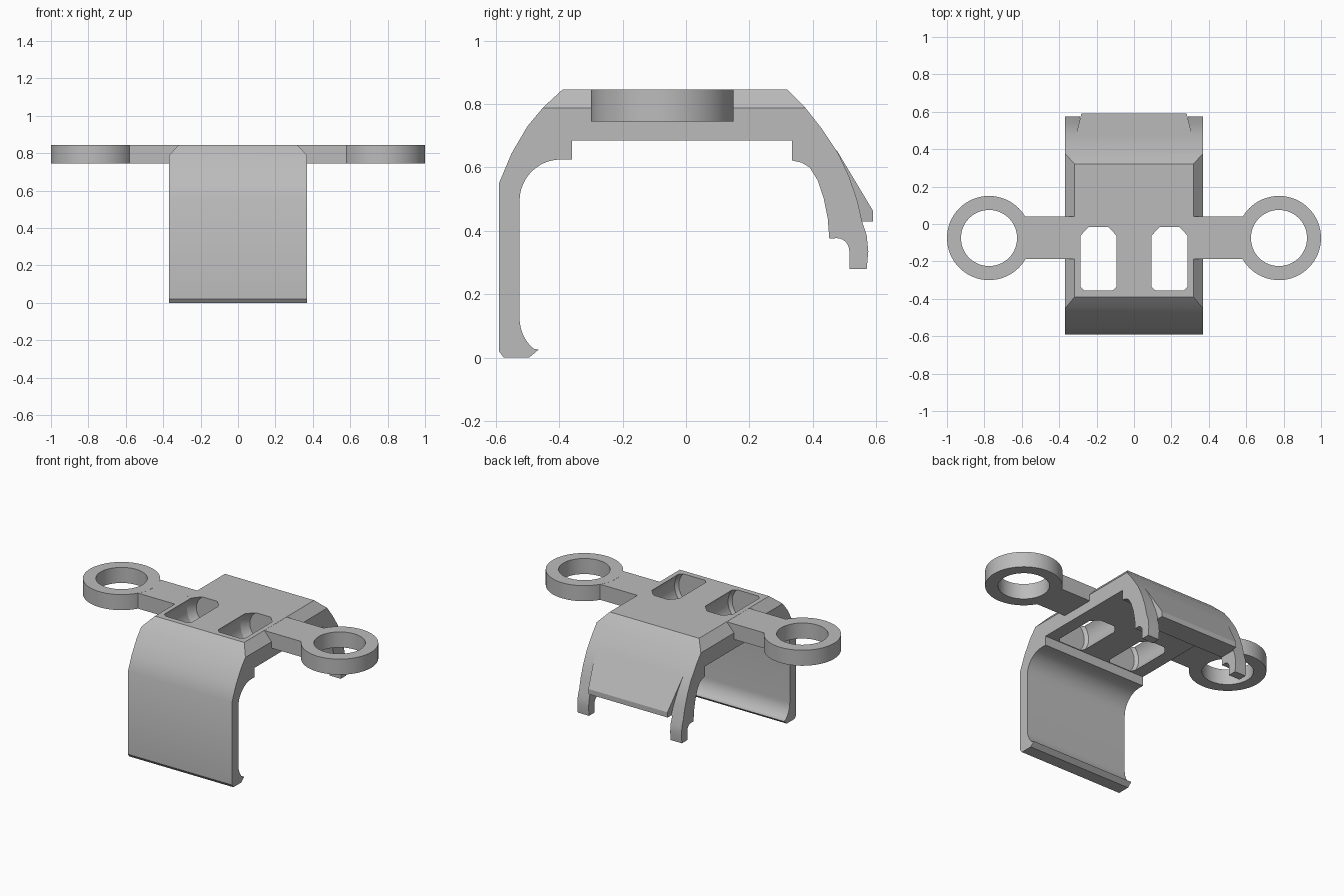
import bpy, bmesh, math
from mathutils import Vector, Matrix

if "Cube" in bpy.data.objects:
    bpy.data.objects.remove(bpy.data.objects["Cube"], do_unlink=True)

grey = bpy.data.materials.new("plain grey")
grey.use_nodes = True
grey.diffuse_color = (0.5, 0.5, 0.5, 1)
grey.node_tree.nodes["Principled BSDF"].inputs["Base Color"].default_value = grey.diffuse_color


def finish(bm, name):
    bmesh.ops.recalc_face_normals(bm, faces=bm.faces)
    mesh = bpy.data.meshes.new(name)
    bm.to_mesh(mesh)
    bm.free()
    mesh.materials.append(grey)
    obj = bpy.data.objects.new(name, mesh)
    bpy.context.collection.objects.link(obj)
    return obj


def arc(cy, cz, r, a0, a1, n=12):
    angles = [math.radians(a0 + (a1 - a0) * i / n) for i in range(n + 1)]
    return [(cy + r * math.cos(a), cz + r * math.sin(a)) for a in angles]


def extrude_profile(points, half):
    """Side profile (y, z) extruded across x."""
    bm = bmesh.new()
    face = bm.faces.new([bm.verts.new((-half, y, z)) for y, z in points])
    new = bmesh.ops.extrude_face_region(bm, geom=[face])["geom"]
    bmesh.ops.translate(bm, vec=(2 * half, 0, 0),
                        verts=[v for v in new if isinstance(v, bmesh.types.BMVert)])
    return bm


def box(x0, x1, y0, y1, z0, z1):
    bm = bmesh.new()
    bmesh.ops.create_cube(bm, size=1)
    bmesh.ops.scale(bm, vec=(x1 - x0, y1 - y0, z1 - z0), verts=bm.verts)
    bmesh.ops.translate(bm, vec=((x0 + x1) / 2, (y0 + y1) / 2, (z0 + z1) / 2), verts=bm.verts)
    return bm


def lathe(points, closed, steps=48):
    """Profile (radius, height) spun about z."""
    bm = bmesh.new()
    vs = [bm.verts.new((r, 0, z)) for r, z in points]
    pairs = list(zip(vs, vs[1:])) + ([(vs[-1], vs[0])] if closed else [])
    edges = [bm.edges.new(p) for p in pairs]
    bmesh.ops.spin(bm, geom=vs + edges, cent=(0, 0, 0), axis=(0, 0, 1),
                   angle=math.tau, steps=steps)
    bmesh.ops.remove_doubles(bm, verts=bm.verts, dist=0.0001)
    return bm


def smooth(obj):
    bpy.ops.object.select_all(action='DESELECT')
    obj.select_set(True)
    bpy.context.view_layer.objects.active = obj
    bpy.ops.object.shade_smooth_by_angle(angle=math.radians(25))


def cut(obj, cutter):
    mod = obj.modifiers.new("cut", 'BOOLEAN')
    mod.operation = 'DIFFERENCE'
    mod.solver = 'EXACT'
    mod.object = cutter
    bpy.context.view_layer.objects.active = obj
    bpy.ops.object.modifier_apply(modifier=mod.name)
    bpy.data.objects.remove(cutter, do_unlink=True)


# Clip body: long front wall, flat roof, curved back
profile = [(-0.59, 0.55), (-0.59, 0.02), (-0.575, 0), (-0.495, 0), (-0.465, 0.025)]
profile += arc(-0.395, 0.125, 0.13, 228, 180, 8)
profile += arc(-0.395, 0.495, 0.13, 180, 90)
profile += [(-0.36, 0.625), (-0.36, 0.685), (0.335, 0.685), (0.335, 0.622), (0.365, 0.615),
            (0.39, 0.6), (0.415, 0.56), (0.435, 0.5), (0.447, 0.44), (0.452, 0.375)]
profile += arc(0.475, 0.337, 0.04, 90, 0, 6)
profile += [(0.515, 0.28), (0.57, 0.28), (0.575, 0.335), (0.57, 0.385), (0.555, 0.43),
            (0.542, 0.49), (0.515, 0.57), (0.48, 0.645), (0.43, 0.72), (0.375, 0.79),
            (0.32, 0.845), (-0.39, 0.845), (-0.45, 0.79), (-0.5, 0.73), (-0.55, 0.645)]
bm = extrude_profile(profile, 0.37)

# Chamfer both long roof edges
for side in (-1, 1):
    got = bmesh.ops.bisect_plane(bm, geom=bm.verts[:] + bm.edges[:] + bm.faces[:],
                                 plane_co=(side * 0.37, 0, 0.787),
                                 plane_no=Vector((side * 0.055, 0, 0.05)), clear_outer=True)
    rim = [e for e in got["geom_cut"] if isinstance(e, bmesh.types.BMEdge)]
    bmesh.ops.holes_fill(bm, edges=rim, sides=0)
body = finish(bm, "clip_body")

# Gap that leaves two hooked fingers at the back
cut(body, finish(box(-0.29, 0.29, 0.4, 0.7, 0.2, 0.43), "finger_gap"))

# Two round pockets with tapered ends through the roof
for side in (-1, 1):
    bm = lathe([(0, -0.355), (0.11, -0.355), (0.126, -0.335), (0.126, -0.065),
                (0.095, -0.015), (0, -0.015)], False)
    bmesh.ops.transform(bm, matrix=Matrix.Translation((side * 0.19, 0, 0.765))
                        @ Matrix.Rotation(-math.pi / 2, 4, 'X'), verts=bm.verts)
    cut(body, finish(bm, "pocket_cutter"))
smooth(body)

# Sloping release flap between the fingers, narrower at its lip
bm = extrude_profile([(0.475, 0.655), (0.59, 0.463), (0.59, 0.43), (0.46, 0.43)], 0.29)
for v in bm.verts:
    v.co.x *= 0.97 if v.co.y > 0.58 else 1.07 if v.co.z > 0.6 else 1
finish(bm, "release_flap")

# Side arms with rings
for side, name in ((-1, "right"), (1, "left")):
    x0, x1 = sorted((side * 0.318, side * 0.6))
    finish(box(x0, x1, -0.187, 0.04, 0.745, 0.8445), name + "_arm")
    ring = finish(lathe([(0.15, 0.745), (0.225, 0.745), (0.225, 0.845), (0.15, 0.845)],
                        True, 64), name + "_ring")
    ring.location = (side * 0.775, -0.075, 0)
    smooth(ring)
